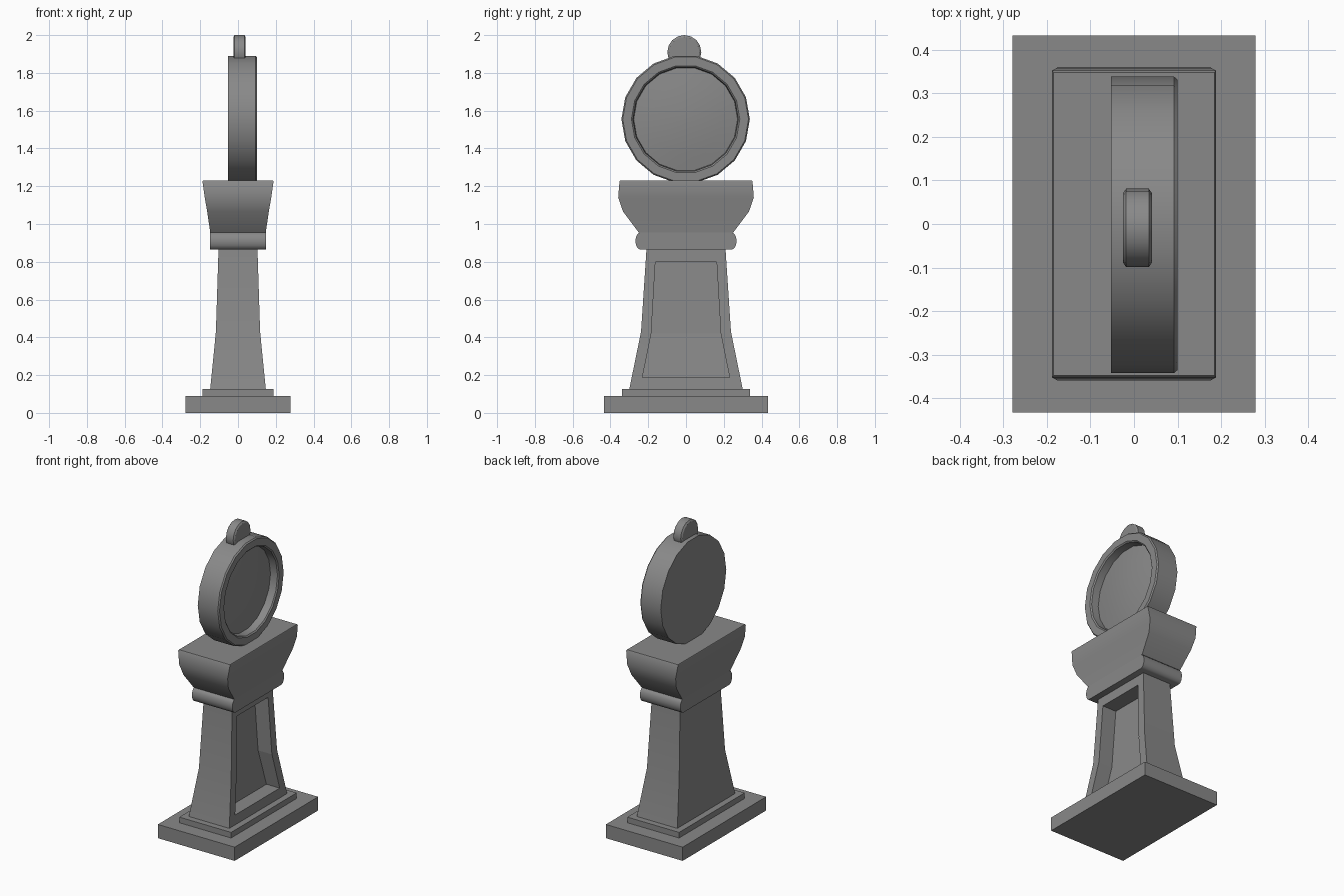
import bpy, bmesh
from math import cos, sin, pi, radians

cube = bpy.data.objects.get("Cube")
if cube:
    bpy.data.objects.remove(cube)

stone = bpy.data.materials.new("grey stone")
stone.use_nodes = True
GREY = (0.25, 0.25, 0.25, 1)
stone.diffuse_color = GREY
stone.node_tree.nodes["Principled BSDF"].inputs["Base Color"].default_value = GREY


def finish(name, bm, smooth=None):
    """Turn a bmesh into a named object, optionally smooth below an angle."""
    bmesh.ops.recalc_face_normals(bm, faces=bm.faces)
    mesh = bpy.data.meshes.new(name)
    bm.to_mesh(mesh)
    bm.free()
    mesh.materials.append(stone)
    obj = bpy.data.objects.new(name, mesh)
    bpy.context.collection.objects.link(obj)
    bpy.ops.object.select_all(action='DESELECT')
    bpy.context.view_layer.objects.active = obj
    obj.select_set(True)
    if smooth:
        bpy.ops.object.shade_smooth_by_angle(angle=radians(smooth))
    return obj


def loft(name, levels, smooth=None):
    """Stack rectangles given as (z, x_min, x_max, half_depth)."""
    bm = bmesh.new()
    rings = [[bm.verts.new(p) for p in ((a, -d, z), (b, -d, z), (b, d, z), (a, d, z))]
             for z, a, b, d in levels]
    for low, high in zip(rings, rings[1:]):
        for i in range(4):
            j = (i + 1) % 4
            bm.faces.new((low[i], low[j], high[j], high[i]))
    bm.faces.new(rings[0])
    bm.faces.new(rings[-1])
    return finish(name, bm, smooth)


def lathe(name, profile, y, z, sides, smooth=35):
    """Revolve (x, radius) points around an axis along x; ends are closed."""
    bm = bmesh.new()
    rings = []
    for x, r in profile:
        angles = [2 * pi * i / sides for i in range(sides)]
        rings.append([bm.verts.new((x, y + r * cos(t), z + r * sin(t))) for t in angles])
    for a, b in zip(rings, rings[1:]):
        for i in range(sides):
            j = (i + 1) % sides
            bm.faces.new((a[i], a[j], b[j], b[i]))
    bm.faces.new(rings[0])
    bm.faces.new(rings[-1])
    return finish(name, bm, smooth)


# Stepped foot
loft("base_slab", [(0, -0.279, 0.279, 0.433), (0.09, -0.279, 0.279, 0.433)])
loft("base_step", [(0.09, -0.188, 0.188, 0.34), (0.127, -0.188, 0.188, 0.34)])

# Flared column with a deep panel recess on its left side
column = loft("column", [(0.127, -0.147, 0.147, 0.30),
                         (0.43, -0.117, 0.117, 0.238),
                         (0.87, -0.103, 0.103, 0.209)], 20)
cutter = loft("panel_cutter", [(0.187, 0.045, 0.3, 0.231),
                               (0.42, 0.017, 0.3, 0.184),
                               (0.80, 0.005, 0.3, 0.162)])
cutter.hide_render = True
bpy.context.view_layer.objects.active = column
cut = column.modifiers.new("panel recess", 'BOOLEAN')
cut.operation = 'DIFFERENCE'
cut.solver = 'EXACT'
cut.object = cutter
bpy.ops.object.modifier_apply(modifier=cut.name)
bpy.data.objects.remove(cutter)

# Collar with rounded front and back
collar = [(0.91 + 0.046 * sin(t), -0.147, 0.147, 0.24 + 0.028 * cos(t))
          for t in [(-0.5 + i / 6) * pi for i in range(7)]]
loft("collar", collar, 40)

# Bowed cap
loft("cap", [(0.955, -0.147, 0.147, 0.25), (1.065, -0.163, 0.163, 0.333),
             (1.14, -0.176, 0.176, 0.359), (1.225, -0.188, 0.188, 0.352),
             (1.23, -0.185, 0.185, 0.348)], 40)

# Round case: flat back, raised rim and slightly domed dial
lathe("dial_case", [(-0.053, 0.34), (0.092, 0.34), (0.1, 0.333), (0.1, 0.287),
                    (0.093, 0.279), (0.045, 0.275), (0.058, 0.19),
                    (0.067, 0.1), (0.07, 0.02)], -0.002, 1.555, 18)

# Small round finial
lathe("finial", [(-0.025, 0.08), (-0.018, 0.09), (0.034, 0.09), (0.041, 0.08)],
      -0.009, 1.91, 16)
